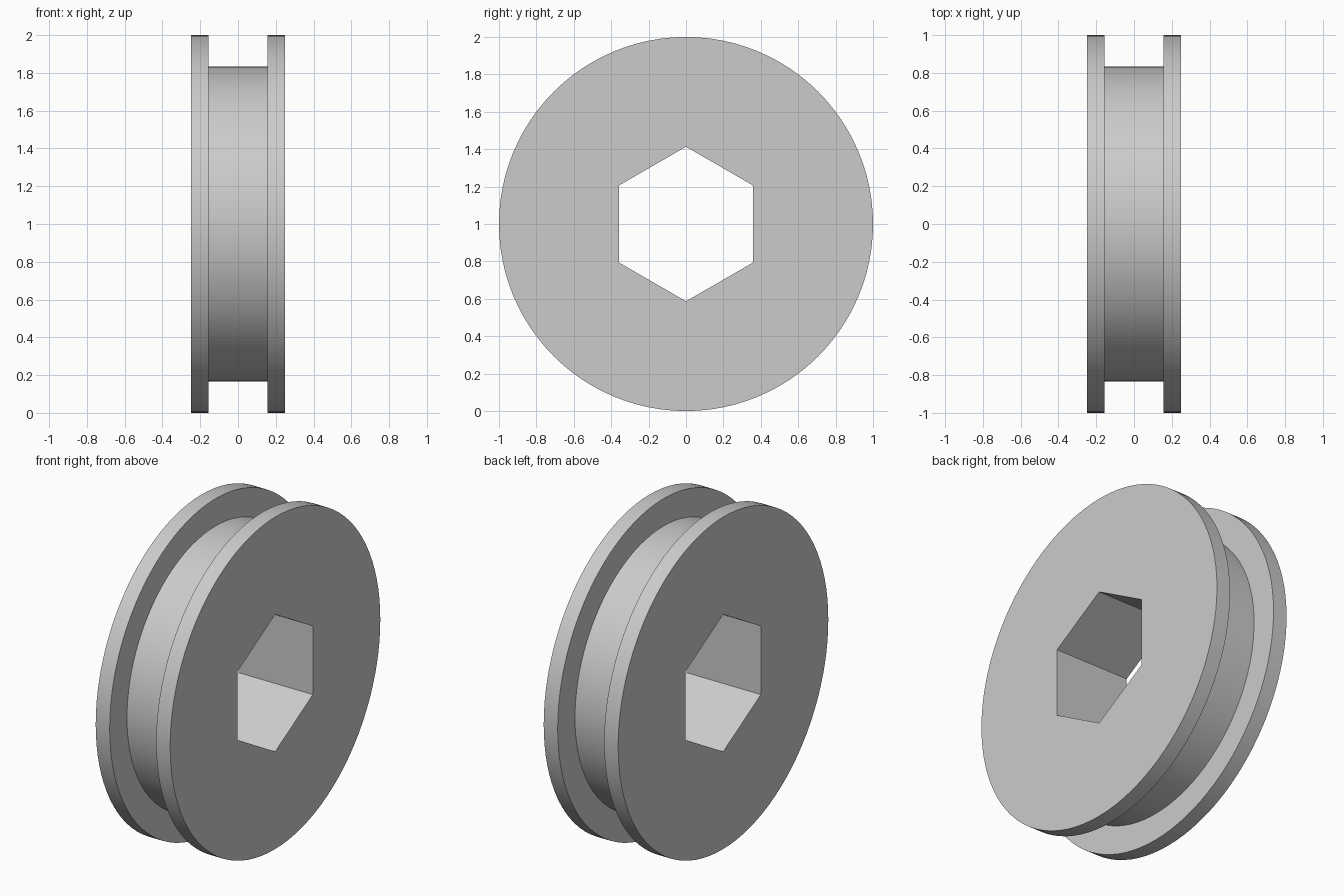
import bpy, bmesh, math

cube = bpy.data.objects.get("Cube")
if cube:
    bpy.data.objects.remove(cube, do_unlink=True)

SEGMENTS = 96
RIM_R, HUB_R, HEX_R = 1.0, 0.835, 0.413
HALF_W, GROOVE = 0.248, 0.155

grey = bpy.data.materials.new("plain grey")
grey.use_nodes = True
colour = (0.6, 0.6, 0.6, 1)
grey.diffuse_color = colour
grey.node_tree.nodes["Principled BSDF"].inputs["Base Color"].default_value = colour


def round_radius(radius):
    return lambda angle: radius


def hex_radius(angle):
    # Distance to a hexagon's edge, with a corner at angle zero
    sector = angle % (math.pi / 3) - math.pi / 6
    return HEX_R * math.cos(math.pi / 6) / math.cos(sector)


def add_ring(bm, x, radius_at):
    ring = []
    for i in range(SEGMENTS):
        a = math.tau * i / SEGMENTS
        r = radius_at(a)
        ring.append(bm.verts.new((x, r * math.sin(a), RIM_R + r * math.cos(a))))
    return ring


# Flanged wheel: closed cross-section running from bore, over rims and groove, back to bore
rim, hub = round_radius(RIM_R), round_radius(HUB_R)
section = [(-HALF_W, hex_radius), (-HALF_W, rim), (-GROOVE, rim), (-GROOVE, hub),
           (GROOVE, hub), (GROOVE, rim), (HALF_W, rim), (HALF_W, hex_radius)]

bm = bmesh.new()
rings = [add_ring(bm, x, radius_at) for x, radius_at in section]
for k, ring in enumerate(rings):
    following = rings[(k + 1) % len(rings)]
    for i in range(SEGMENTS):
        j = (i + 1) % SEGMENTS
        bm.faces.new((ring[i], ring[j], following[j], following[i]))

# Merge the coplanar strips of the hexagonal bore into six flat walls
bore = [e for e in bm.edges if all(abs(v.co.x) == HALF_W for v in e.verts)
        and len({v.co.x for v in e.verts}) == 2]
flat = [e for e in bore if e.calc_face_angle(0) < math.radians(5)]
bmesh.ops.dissolve_edges(bm, edges=flat, use_verts=False)
bmesh.ops.recalc_face_normals(bm, faces=bm.faces)

mesh = bpy.data.meshes.new("flanged_wheel")
bm.to_mesh(mesh)
bm.free()
mesh.materials.append(grey)
wheel = bpy.data.objects.new("flanged_wheel", mesh)
bpy.context.collection.objects.link(wheel)

# Smooth round surfaces, sharp edges elsewhere
bpy.ops.object.select_all(action="DESELECT")
wheel.select_set(True)
bpy.context.view_layer.objects.active = wheel
bpy.ops.object.shade_smooth_by_angle(angle=math.radians(30))
